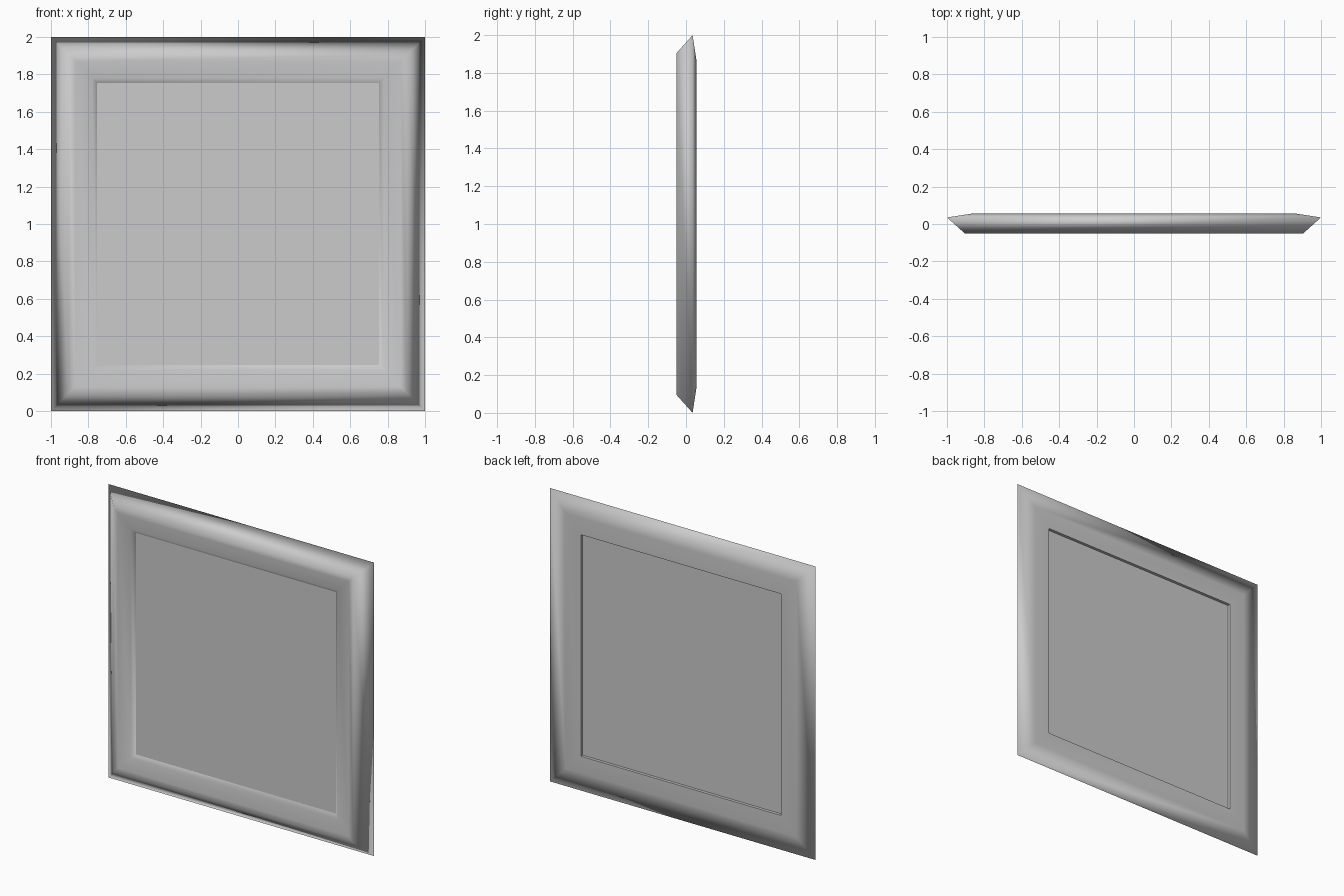
import bpy

cube = bpy.data.objects.get("Cube")
if cube:
    bpy.data.objects.remove(cube, do_unlink=True)

# Single plain material
grey = bpy.data.materials.new("light_grey")
grey.use_nodes = True
colour = (0.6, 0.6, 0.6, 1)
grey.diffuse_color = colour
grey.node_tree.nodes["Principled BSDF"].inputs["Base Color"].default_value = colour


def make_object(name, verts, faces):
    mesh = bpy.data.meshes.new(name)
    mesh.from_pydata(verts, [], faces)
    mesh.materials.append(grey)
    obj = bpy.data.objects.new(name, mesh)
    bpy.context.collection.objects.link(obj)
    return obj


# Frame moulding: closed profile of (half width, depth) swept round a square with mitred corners
profile = [(1, 0.035), (0.905, -0.05), (0.87, -0.05), (0.78, -0.042),
           (0.755, -0.022), (0.755, 0.055), (0.87, 0.055)]
corners = [(-1, -1), (1, -1), (1, 1), (-1, 1)]
n = len(profile)
verts = [(cx * w, y, 1 + cz * w) for cx, cz in corners for w, y in profile]
faces = [(c * n + i, (c + 1) % 4 * n + i, (c + 1) % 4 * n + (i + 1) % n, c * n + (i + 1) % n)
         for c in range(4) for i in range(n)]
frame = make_object("frame_moulding", verts, faces)
frame.data.polygons.foreach_set("use_smooth", [True] * len(faces))

# Keep only the inner rebate edges crisp, so the moulding shades as one soft roll
sharp = frame.data.attributes.new("sharp_edge", "BOOLEAN", "EDGE")
for edge in frame.data.edges:
    sharp.data[edge.index].value = all(v % n in (4, 5) for v in edge.vertices)

# Large faces dominate the shading of the roll
soft = frame.modifiers.new("area_shading", "WEIGHTED_NORMAL")
soft.mode = "FACE_AREA"
soft.keep_sharp = True

# Flat panel seated in the opening, recessed at the back
bpy.ops.mesh.primitive_cube_add(size=1, location=(0, 0.0065, 1))
panel = bpy.context.object
panel.name = "panel"
panel.scale = (1.512, 0.057, 1.512)
panel.data.materials.append(grey)
